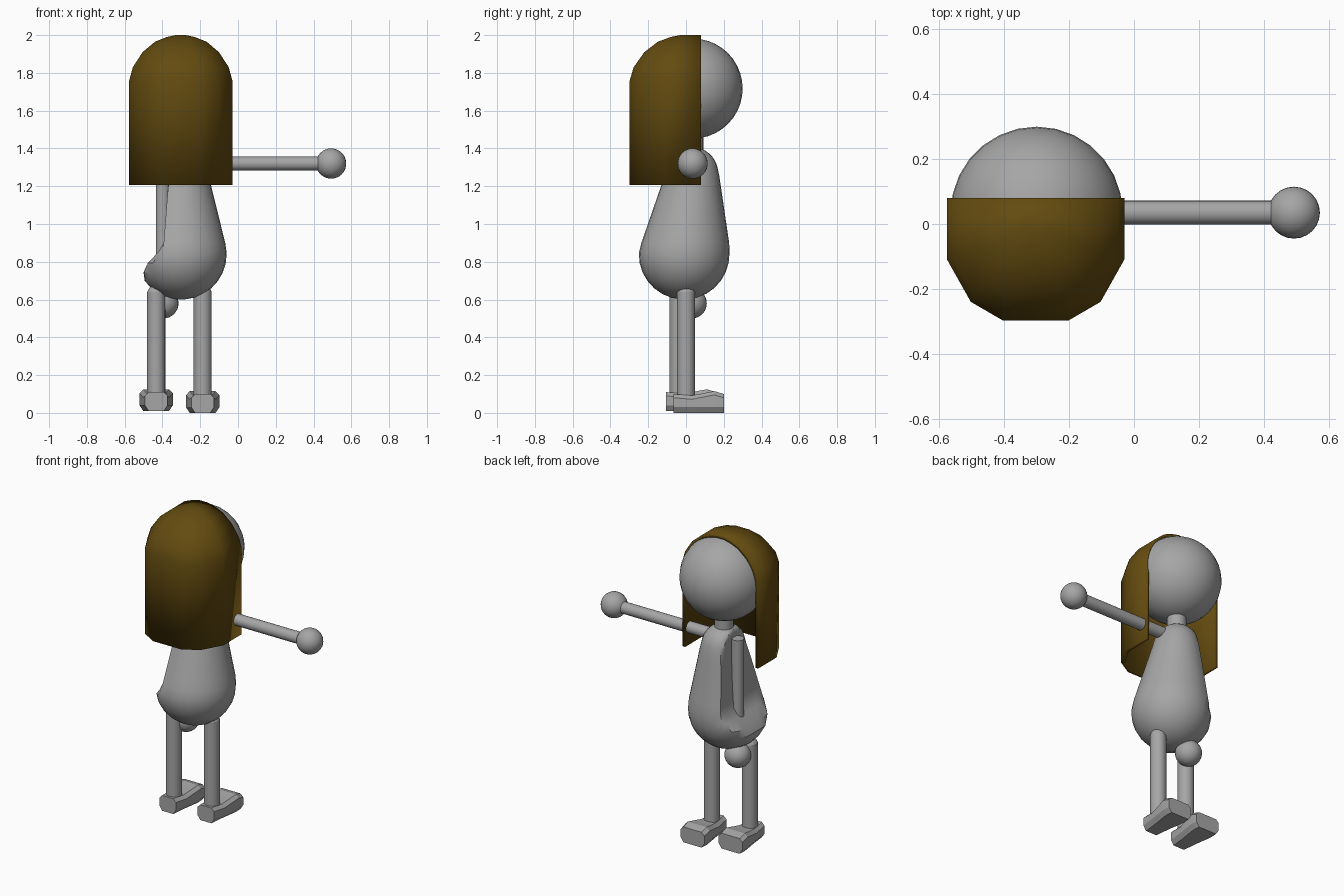
import bpy, bmesh, math
from mathutils import Vector

cube = bpy.data.objects.get("Cube")
if cube:
    bpy.data.objects.remove(cube, do_unlink=True)


def material(name, rgb):
    m = bpy.data.materials.new(name)
    m.use_nodes = True
    m.diffuse_color = (*rgb, 1)
    m.node_tree.nodes["Principled BSDF"].inputs["Base Color"].default_value = (*rgb, 1)
    return m


GREY = material("plain grey", (0.38, 0.38, 0.38))
BROWN = material("hair brown", (0.125, 0.07, 0.005))
CX, CY = -0.3, 0.035          # figure axis


def finish(bm, name, mat, angle=35):
    me = bpy.data.meshes.new(name)
    bm.to_mesh(me)
    bm.free()
    ob = bpy.data.objects.new(name, me)
    bpy.context.collection.objects.link(ob)
    me.materials.append(mat)
    bpy.ops.object.select_all(action='DESELECT')
    ob.select_set(True)
    bpy.context.view_layer.objects.active = ob
    bpy.ops.object.shade_smooth_by_angle(angle=math.radians(angle))
    return ob


def ball(name, centre, radius, segs=24, rings=16):
    bm = bmesh.new()
    bmesh.ops.create_uvsphere(bm, u_segments=segs, v_segments=rings, radius=radius)
    bmesh.ops.translate(bm, vec=centre, verts=bm.verts)
    return finish(bm, name, GREY)


def rod(name, a, b, radius):
    a, b = Vector(a), Vector(b)
    bm = bmesh.new()
    bmesh.ops.create_cone(bm, cap_ends=True, segments=20, radius1=radius,
                          radius2=radius, depth=(b - a).length)
    turn = Vector((0, 0, 1)).rotation_difference(b - a).to_matrix()
    bmesh.ops.rotate(bm, cent=(0, 0, 0), matrix=turn, verts=bm.verts)
    bmesh.ops.translate(bm, vec=(a + b) / 2, verts=bm.verts)
    return finish(bm, name, GREY)


def loft(sections, closed=True, caps=(True, True)):
    """Skin a list of equal-length point rings."""
    bm = bmesh.new()
    rows = [[bm.verts.new(p) for p in s] for s in sections]
    n = len(rows[0])
    for lo, hi in zip(rows, rows[1:]):
        for i in range(n if closed else n - 1):
            j = (i + 1) % n
            bm.faces.new((lo[i], lo[j], hi[j], hi[i]))
    if caps[0]:
        bm.faces.new(rows[0][::-1])
    if caps[1]:
        bm.faces.new(rows[-1])
    return bm


# Head and neck
ball("head", (CX, CY, 1.717), 0.265, 28, 20)
rod("neck", (CX, CY, 1.36), (CX, CY, 1.5), 0.057)

# Body: tapered pear leaning forward, pressed flat beside the lowered arm
LOW, HIGH, R_LOW, R_HIGH = 0.84, 1.27, 0.24, 0.137
profile = []
for k in range(9):
    a = math.radians(-86 + k * 12.5)
    profile.append((LOW + R_LOW * math.sin(a), R_LOW * math.cos(a)))
z0, r0 = profile[-1]
a_top = math.radians(14)
z1, r1 = HIGH + R_HIGH * math.sin(a_top), R_HIGH * math.cos(a_top)
for k in range(1, 8):
    profile.append((z0 + (z1 - z0) * k / 8, r0 + (r1 - r0) * k / 8))
for k in range(7):
    a = math.radians(14 + k * 12)
    profile.append((HIGH + R_HIGH * math.sin(a), R_HIGH * math.cos(a)))


def side_limit(z):
    dent = min(max((z - 0.77) / 0.11, 0), 1)
    upper = min(max((z - 0.88) / 0.32, 0), 1)
    return -0.5 + 0.105 * dent + 0.025 * upper


rings = []
for z, r in profile:
    lean = min(max((z - LOW) / (HIGH - LOW), 0), 1)
    cy = -0.01 + 0.043 * lean
    ring = []
    for i in range(28):
        t = math.tau * i / 28
        x = max(CX + r * math.cos(t), side_limit(z))
        ring.append((x, cy + r * math.sin(t), z))
    rings.append(ring)
finish(loft(rings), "body", GREY)

# Arms: left one stretched out, right one hanging
rod("left_arm", (-0.3, CY, 1.32), (0.46, CY, 1.32), 0.037)
ball("left_hand", (0.493, CY, 1.32), 0.08)
rod("right_arm", (-0.398, CY, 0.58), (-0.398, CY, 1.34), 0.037)
ball("right_hand", (-0.395, 0.03, 0.58), 0.08)

# Legs and wedge-shaped feet
for side, x, y, base in (("left", -0.187, 0, 0), ("right", -0.433, -0.04, 0.01)):
    rod(side + "_leg", (x, y, 0.06), (x, y, 0.64), 0.048)
    ball(side + "_hip", (x, y, 0.63), 0.048, 20, 10)
    sections = []
    for fy, w, top in ((-0.065, 0.06, 0.1), (0.03, 0.07, 0.092),
                       (0.15, 0.088, 0.115), (0.2, 0.085, 0.1)):
        half = [(w - 0.02, 0), (w, 0.03), (w, top - 0.02), (w - 0.02, top)]
        outline = half + [(-px, pz) for px, pz in reversed(half)]
        sections.append([(x + px, y + fy, base + pz) for px, pz in outline])
    bm = loft(sections)
    bmesh.ops.recalc_face_normals(bm, faces=bm.faces)
    finish(bm, side + "_foot", GREY, 20)

# Hair: open shell with a straight curtain and a domed crown
half = [(0.273, 0.08), (0.273, -0.11), (0.2, -0.24), (0.1, -0.298)]
path = [(-x, y) for x, y in half] + half[::-1]
sections = []
for z, s in ((1.207, 1), (1.76, 1), (1.83, 0.93), (1.91, 0.74), (1.965, 0.5),
             (1.99, 0.27), (2.0, 0.1)):
    sections.append([(-0.303 + x * s, y if y > 0 else y * s, z) for x, y in path])
hair = finish(loft(sections, closed=False, caps=(False, True)), "hair", BROWN)
shell = hair.modifiers.new("thickness", 'SOLIDIFY')
shell.thickness = 0.02
shell.offset = -1
